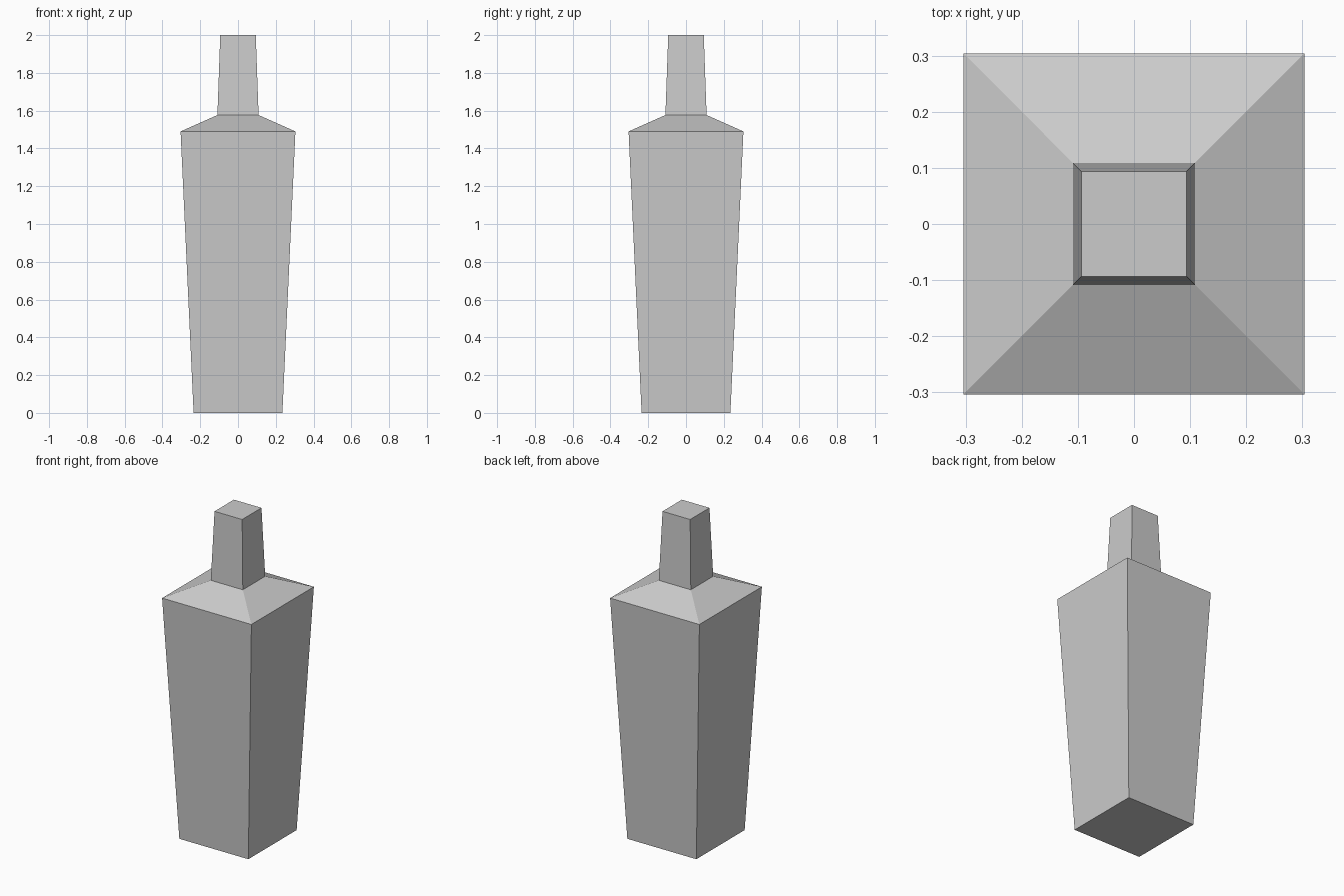
import bpy
import bmesh

cube = bpy.data.objects.get("Cube")
if cube:
    bpy.data.objects.remove(cube, do_unlink=True)

# Plain grey material
GREY = (0.6, 0.6, 0.6, 1.0)
mat = bpy.data.materials.new("plain_grey")
mat.use_nodes = True
mat.diffuse_color = GREY
mat.node_tree.nodes["Principled BSDF"].inputs["Base Color"].default_value = GREY

# Square bottle profile: (half width, height) from base to neck top
PROFILE = [(0.235, 0.0), (0.304, 1.49), (0.109, 1.577), (0.094, 2.0)]
CORNERS = [(-1, -1), (1, -1), (1, 1), (-1, 1)]


def loft_square(name, profile):
    """Join square sections into one closed, flat-shaded solid."""
    bm = bmesh.new()
    rings = [[bm.verts.new((x * w, y * w, z)) for x, y in CORNERS] for w, z in profile]
    bm.faces.new(reversed(rings[0]))
    bm.faces.new(rings[-1])
    for low, high in zip(rings, rings[1:]):
        for i in range(4):
            j = (i + 1) % 4
            bm.faces.new((low[i], low[j], high[j], high[i]))
    mesh = bpy.data.meshes.new(name)
    bm.to_mesh(mesh)
    bm.free()
    mesh.materials.append(mat)
    obj = bpy.data.objects.new(name, mesh)
    bpy.context.collection.objects.link(obj)
    return obj


# Tapered body, sloped shoulder and neck
loft_square("square_bottle", PROFILE)
